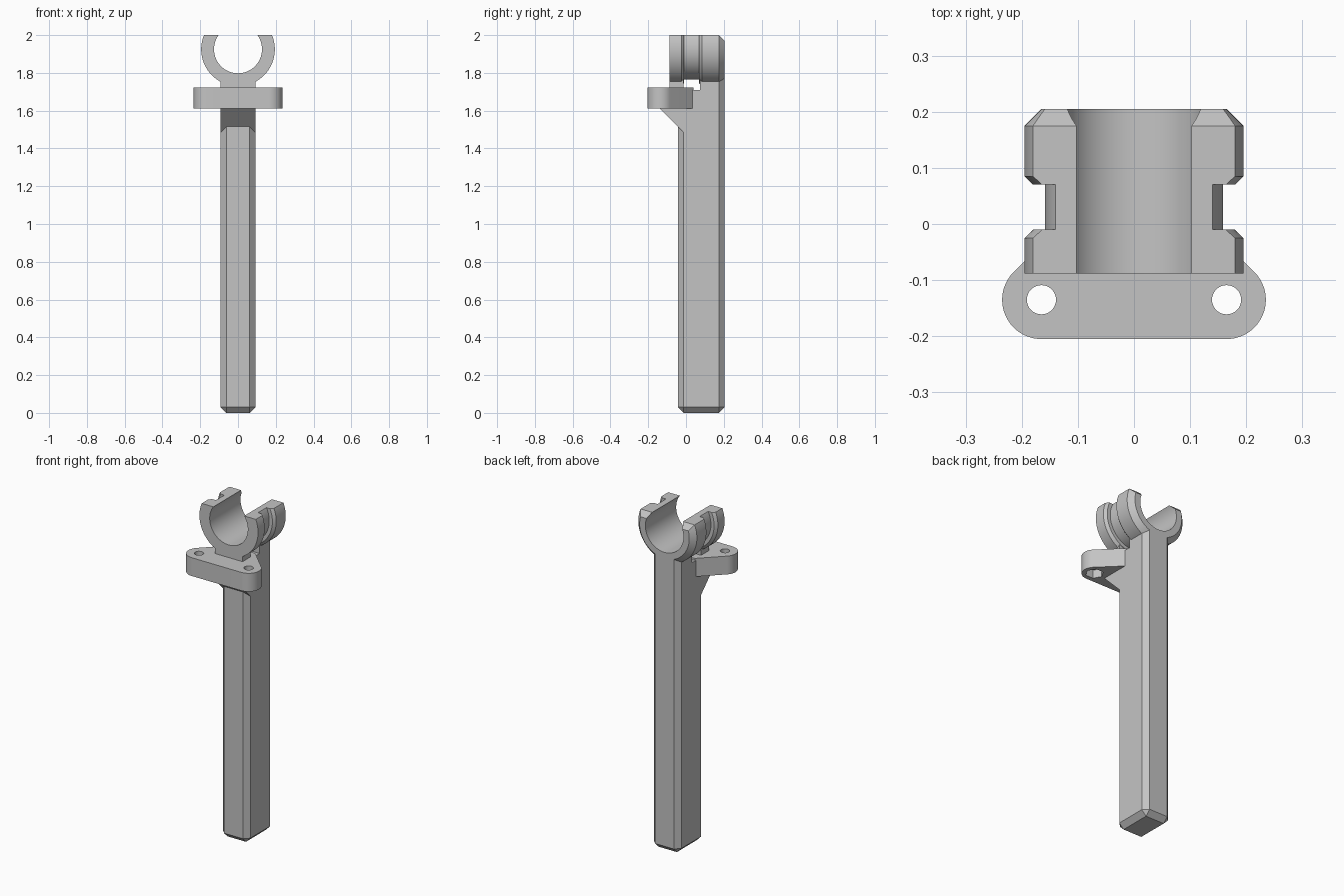
import bpy, bmesh, math
from mathutils import Vector

if "Cube" in bpy.data.objects:
    bpy.data.objects.remove(bpy.data.objects["Cube"])

grey = bpy.data.materials.new("light_grey")
grey.use_nodes = True
COLOUR = (0.55, 0.55, 0.55, 1)
grey.diffuse_color = COLOUR
grey.node_tree.nodes["Principled BSDF"].inputs["Base Color"].default_value = COLOUR

W = 0.092          # half width of post
BACK = 0.205       # rear face of post and clamp
CH = 0.03          # main chamfer
CLAMP_Z = 1.925    # clamp axis height


def finish(name, bm):
    bmesh.ops.recalc_face_normals(bm, faces=bm.faces)
    me = bpy.data.meshes.new(name)
    bm.to_mesh(me)
    bm.free()
    ob = bpy.data.objects.new(name, me)
    bpy.context.collection.objects.link(ob)
    me.materials.append(grey)
    return ob


def select(ob):
    bpy.ops.object.select_all(action='DESELECT')
    ob.select_set(True)
    bpy.context.view_layer.objects.active = ob


def smooth(ob):
    select(ob)
    bpy.ops.object.shade_smooth_by_angle(angle=math.radians(25))


def prism(name, points, direction):
    """Extrude a closed outline of 3D points along a vector."""
    bm = bmesh.new()
    face = bm.faces.new([bm.verts.new(p) for p in points])
    ext = bmesh.ops.extrude_face_region(bm, geom=[face])
    new = [v for v in ext["geom"] if isinstance(v, bmesh.types.BMVert)]
    bmesh.ops.translate(bm, verts=new, vec=Vector(direction))
    return finish(name, bm)


def box(name, x, y0, y1, z0, z1):
    return prism(name, [(-x, y0, z0), (x, y0, z0), (x, y1, z0), (-x, y1, z0)], (0, 0, z1 - z0))


def cut(ob, cutter):
    mod = ob.modifiers.new("cut", 'BOOLEAN')
    mod.operation = 'DIFFERENCE'
    mod.solver = 'EXACT'
    mod.object = cutter
    select(ob)
    bpy.ops.object.modifier_apply(modifier=mod.name)
    bpy.data.objects.remove(cutter)


def circle(cx, cy, z, r, n):
    return [(cx + r * math.cos(2 * math.pi * i / n), cy + r * math.sin(2 * math.pi * i / n), z)
            for i in range(n)]


# Post: chamfered bar, top edges left sharp, notched for the tie slot
post = box("post", W, -0.043, BACK, 0, 1.79)
bm = bmesh.new()
bm.from_mesh(post.data)
edges = [e for e in bm.edges if min(v.co.z for v in e.verts) < 0.01]
bmesh.ops.bevel(bm, geom=edges, offset=CH, offset_type='OFFSET', segments=1,
                profile=0.5, affect='EDGES')
bm.to_mesh(post.data)
bm.free()
cut(post, box("slot_cutter", 0.3, -0.3, 0.073, 1.71, 1.9))

# Neck: front support under the clamp
box("neck", W, -0.088, -0.012, 1.65, 1.785)

# Gusset: 45 degree support below the plate
prism("gusset", [(-W, -0.14, 1.612), (-W, -0.012, 1.484), (-W, 0.02, 1.484), (-W, 0.02, 1.612)],
      (2 * W, 0, 0))

# Mounting plate: rounded ears tapering back to the post
HX, HY, R, Z0, Z1 = 0.165, -0.135, 0.07, 1.612, 1.722
ear = [(HX + R * math.cos(a), HY + R * math.sin(a), Z0)
       for a in (math.radians(-90 + 135 * i / 24) for i in range(25))]
ear.append((W - 0.005, 0.04, Z0))
plate = prism("mounting_plate", ear + [(-x, y, z) for x, y, z in reversed(ear)], (0, 0, Z1 - Z0))
for side in (-1, 1):
    cut(plate, prism("bolt_hole", circle(side * HX, HY, Z0 - 0.1, 0.026, 32), (0, 0, 0.4)))
    cut(plate, prism("nut_recess", circle(side * HX, HY, Z0 - 0.1, 0.05, 6), (0, 0, 0.15)))
smooth(plate)

# Clamp: grooved ring turned about the y axis, open at the top
profile = [(-0.088, 0.127), (-0.088, 0.195), (-0.025, 0.195), (-0.01, 0.18), (-0.01, 0.159),
           (0.07, 0.159), (0.07, 0.18), (0.085, 0.195), (BACK - CH, 0.195), (BACK, 0.165),
           (BACK, 0.127)]
bm = bmesh.new()
verts = [bm.verts.new((0, y, CLAMP_Z - r)) for y, r in profile]
loop = [bm.edges.new((verts[i - 1], verts[i])) for i in range(len(verts))]
bmesh.ops.spin(bm, geom=verts + loop, cent=(0, 0, CLAMP_Z), axis=(0, 1, 0),
               angle=2 * math.pi, steps=96, use_merge=True)
bmesh.ops.remove_doubles(bm, verts=bm.verts, dist=1e-5)
clamp = finish("clamp", bm)
cut(clamp, box("opening_cutter", 0.5, -0.5, 0.5, 2.0, 2.5))
# Rear chamfer on the two open ends
cut(clamp, prism("chamfer_cutter", [(-0.5, BACK - CH - 0.1, 2.1), (-0.5, BACK + 0.1, 1.87),
                                    (-0.5, BACK + 0.1, 2.1)], (1, 0, 0)))
smooth(clamp)
